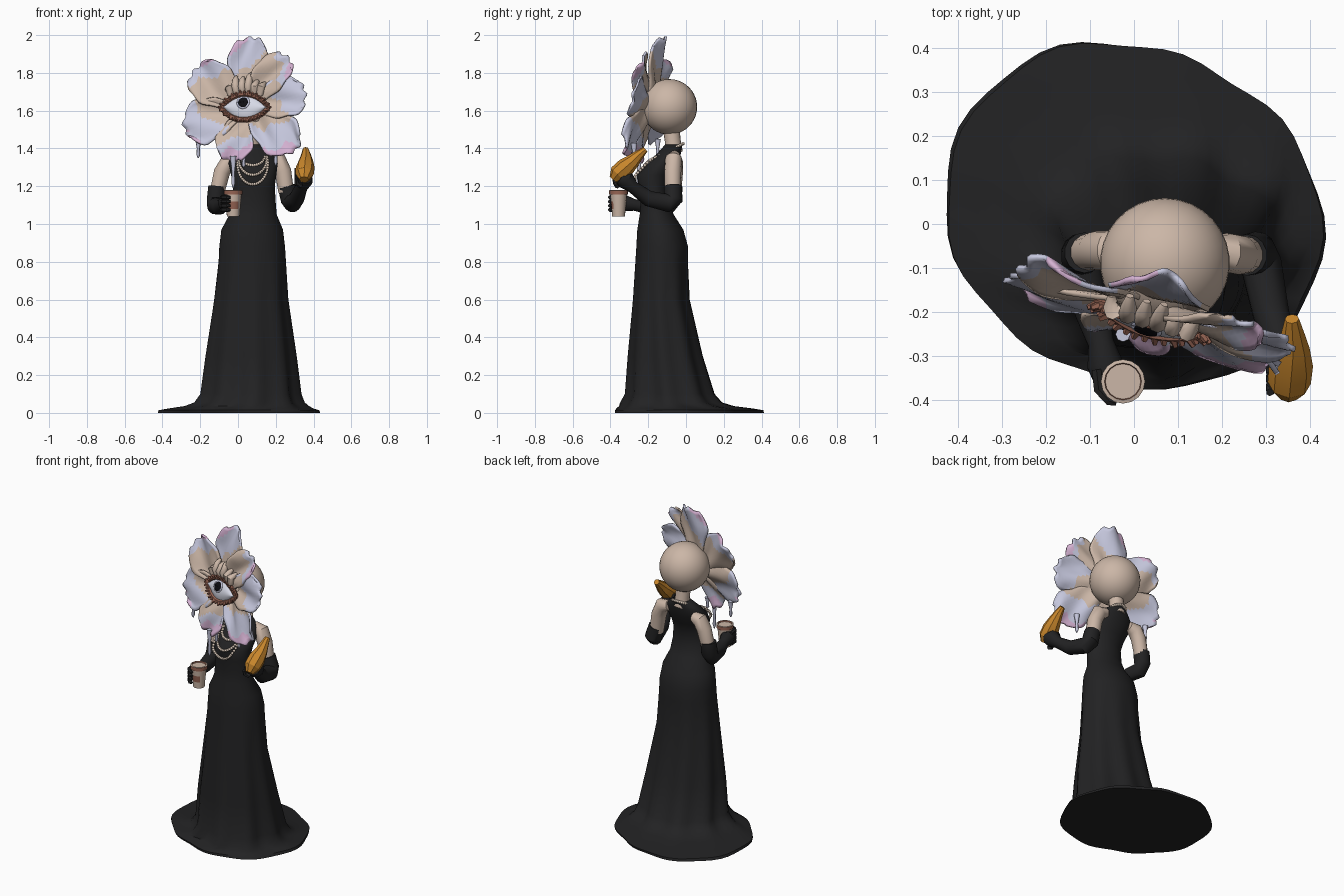
import bpy, bmesh, math
from mathutils import Vector as V

if "Cube" in bpy.data.objects:
    bpy.data.objects.remove(bpy.data.objects["Cube"])


def material(name, *rgb):
    m = bpy.data.materials.new(name)
    m.use_nodes = True
    m.diffuse_color = (*rgb, 1)
    m.node_tree.nodes["Principled BSDF"].inputs["Base Color"].default_value = (*rgb, 1)
    return m


BLACK = material("black cloth", .016, .016, .017)
SKIN = material("beige skin", .60, .47, .385)
LAVENDER = material("pale lavender", .56, .57, .72)
PINK = material("soft pink", .66, .44, .64)
BROWN = material("red brown", .30, .125, .085)
WHITE = material("eye white", .70, .72, .82)
PUPIL = material("pupil black", .004, .004, .006)
PEARL = material("pearl", .72, .60, .50)
CRUST = material("golden crust", .58, .24, .025)


def finish(name, bm, mats, angle=35, rule=None):
    bmesh.ops.recalc_face_normals(bm, faces=bm.faces)
    if rule:
        for i, f in enumerate(bm.faces):
            f.material_index = rule(i, f)
    me = bpy.data.meshes.new(name)
    bm.to_mesh(me)
    bm.free()
    ob = bpy.data.objects.new(name, me)
    bpy.context.collection.objects.link(ob)
    for m in mats:
        me.materials.append(m)
    bpy.ops.object.select_all(action='DESELECT')
    ob.select_set(True)
    bpy.context.view_layer.objects.active = ob
    bpy.ops.object.shade_smooth_by_angle(angle=math.radians(angle))
    return ob


def add_loft(bm, rings, closed=False):
    rows = [[bm.verts.new(p) for p in r] for r in rings]
    n = len(rows[0])
    pairs = list(zip(rows, rows[1:])) + ([(rows[-1], rows[0])] if closed else [])
    for a, b in pairs:
        for i in range(n):
            j = (i + 1) % n
            bm.faces.new((a[i], a[j], b[j], b[i]))
    if not closed:
        bm.faces.new(rows[0])
        bm.faces.new(rows[-1])


def add_tube(bm, pts, radii, n=10, ref=V((1, 0, 0)), closed=False):
    pts = [V(p) for p in pts]
    rings = []
    for i, (p, r) in enumerate(zip(pts, radii)):
        last = len(pts) - 1
        nxt = pts[(i + 1) % len(pts)] if closed else pts[min(i + 1, last)]
        prv = pts[i - 1] if closed else pts[max(i - 1, 0)]
        a = (nxt - prv).cross(ref).normalized()
        b = (nxt - prv).cross(a).normalized()
        rings.append([p + (a * math.cos(t) + b * math.sin(t)) * r
                      for t in (math.tau * k / n for k in range(n))])
    add_loft(bm, rings, closed)


def tube(name, pts, radii, mat, n=10, angle=40):
    bm = bmesh.new()
    add_tube(bm, pts, radii, n)
    return finish(name, bm, [mat], angle)


# Gown: stacked ovals (z, centre x, centre y, half width, half depth, fold)
gown = [(0, 0, .02, .408, .405, .015), (.014, 0, .02, .408, .402, .015),
        (.024, .012, -.005, .365, .36, .03), (.036, .045, -.045, .315, .3, .045),
        (.055, .062, -.072, .28, .262, .055), (.1, .07, -.08, .257, .23, .055),
        (.3, .07, -.105, .235, .195, .042), (.6, .07, -.128, .194, .149, .025),
        (.8, .075, -.128, .178, .139, .008), (.88, .075, -.126, .174, .137, 0),
        (.97, .075, -.136, .163, .122, 0), (1.05, .08, -.155, .125, .09, 0),
        (1.12, .083, -.168, .116, .073, 0), (1.2, .085, -.172, .11, .08, 0),
        (1.26, .083, -.165, .12, .093, 0), (1.32, .08, -.125, .13, .088, 0),
        (1.37, .078, -.092, .117, .064, 0), (1.395, .077, -.078, .088, .055, 0),
        (1.42, .075, -.065, .05, .046, 0)]
rings = []
for z, cx, cy, rx, ry, f in gown:
    ring = []
    # The train spreads along one diagonal and evens out above the floor
    skew = max(0, .085 * (1 - z / .06))
    for k in range(54):
        a = math.tau * k / 54
        s = 1 + f * math.cos(9 * a + 1) + f * .5 * math.sin(4 * a) + skew * math.cos(2 * a - math.radians(305))
        ring.append((cx + rx * s * math.cos(a), cy + ry * s * math.sin(a), z))
    rings.append(ring)
bm = bmesh.new()
add_loft(bm, rings)
finish("gown", bm, [BLACK], 40)

# Head and neck
bm = bmesh.new()
bmesh.ops.create_uvsphere(bm, u_segments=30, v_segments=20, radius=.147)
bmesh.ops.translate(bm, verts=bm.verts, vec=(.07, -.088, 1.62))
finish("head", bm, [SKIN])
tube("neck", [(.075, -.065, 1.38), (.073, -.07, 1.44), (.07, -.08, 1.52)],
     [.048, .042, .045], SKIN, 16)

# Arms, long gloves and hands
tube("right_upper_arm", [(-.01, -.06, 1.335), (-.055, -.06, 1.325), (-.085, -.06, 1.275), (-.11, -.065, 1.17)],
     [.03, .045, .044, .04], SKIN, 14)
tube("left_upper_arm", [(.16, -.06, 1.36), (.21, -.065, 1.345), (.238, -.07, 1.28), (.255, -.07, 1.17)],
     [.03, .045, .045, .042], SKIN, 14)
tube("right_glove", [(-.112, -.065, 1.2), (-.118, -.068, 1.13), (-.118, -.09, 1.095), (-.095, -.2, 1.09),
                     (-.075, -.27, 1.1), (-.065, -.32, 1.11), (-.06, -.36, 1.11)],
     [.046, .048, .046, .04, .03, .042, .03], BLACK, 14)
tube("left_glove", [(.256, -.07, 1.2), (.275, -.066, 1.13), (.288, -.09, 1.11), (.31, -.2, 1.135),
                    (.335, -.28, 1.195), (.348, -.32, 1.235), (.355, -.35, 1.25)],
     [.047, .05, .048, .042, .033, .05, .038], BLACK, 14)
for i in range(4):
    z = 1.075 + .022 * i
    tube(f"right_finger_{i + 1}", [(-.085, -.33, z), (-.08, -.375, z), (-.055, -.402, z), (-.04, -.406, z)],
         [.012, .013, .012, .007], BLACK, 6)
    y, z = -.372 + .02 * i, 1.215 + .018 * i
    tube(f"left_finger_{i + 1}", [(.335, y + .01, z - .015), (.31, y, z), (.308, y - .01, z + .025)],
         [.014, .014, .009], BLACK, 6)

# Paper cup with brown rim and patch
bm = bmesh.new()
cup = [(1.04, .034), (1.08, .037), (1.12, .041), (1.155, .044), (1.156, .05), (1.178, .05), (1.18, .042), (1.172, .04)]
add_loft(bm, [[(-.025 + r * math.cos(math.tau * k / 16), -.357 + r * math.sin(math.tau * k / 16), z)
               for k in range(16)] for z, r in cup])


def cup_color(i, f):
    c = f.calc_center_median()
    patch = 1.08 < c.z < 1.12 and c.y < -.38
    return 1 if patch or (1.15 < c.z < 1.179 and abs(f.normal.z) < .9) else 0


finish("cup", bm, [SKIN, BROWN], 35, cup_color)

# Pastry in the left hand
tube("pastry", [(.35, -.385, 1.235), (.352, -.36, 1.265), (.356, -.32, 1.3), (.36, -.28, 1.335),
                (.36, -.25, 1.365), (.358, -.215, 1.395)],
     [.025, .049, .05, .038, .027, .016], CRUST, 8, 20)

# Pearl strands, each following the neck and then lying on the chest
bm = bmesh.new()
for drop, half, count in ((1.36, .058, 34), (1.31, .066, 38), (1.26, .074, 44), (1.21, .08, 50)):
    for k in range(count):
        a = math.tau * k / count
        t = (1 - math.cos(a)) / 2
        z = 1.425 + (drop - 1.425) * t
        y = -.015 - .18 * min(1, (1.425 - z) / .09) - .075 * max(0, min(1, (1.335 - z) / .08))
        p = V((.078 + half * math.sin(a), y, z))
        r = bmesh.ops.create_icosphere(bm, subdivisions=1, radius=.0095)
        bmesh.ops.translate(bm, verts=r["verts"], vec=p)
finish("pearl_necklace", bm, [PEARL], 60)

# Flower frame: across, up and outward directions
CENTRE = V((.048, -.18, 1.608))
U = V((.96, -.28, 0)).normalized()
UP = V((.06, .2, .975)).normalized()
OUT = U.cross(UP)


def flower(u, v, n):
    return CENTRE + U * u + UP * v + OUT * n


def sheet(name, nu, nv, func, mats, rule=None, thick=.012):
    bm = bmesh.new()
    g = [[bm.verts.new(func(i / nu, 2 * j / nv - 1)) for j in range(nv + 1)] for i in range(nu + 1)]
    for i in range(nu):
        for j in range(nv):
            bm.faces.new((g[i][j], g[i + 1][j], g[i + 1][j + 1], g[i][j + 1]))
    color = (lambda k, f: rule((k // nv + .5) / nu, 2 * (k % nv + .5) / nv - 1)) if rule else None
    ob = finish(name, bm, mats, 40, color)
    if thick:
        mod = ob.modifiers.new("thickness", 'SOLIDIFY')
        mod.thickness, mod.offset = thick, 0


# Petals: (name, angle, length, half width, beige reach, pink reach, side, layer)
petals = [("top", 89, .385, .112, .55, 1.02, 1, -.012), ("upper_right", 145, .36, .12, .72, 1.1, -1, 0),
          ("upper_left", 52, .35, .096, .8, 1.02, -1, .014), ("left", 15, .335, .112, .4, 1.2, 1, -.006),
          ("lower_right", 198, .35, .122, .5, 1.05, 1, -.008), ("lower_left", -37, .365, .115, .36, .88, -1, -.008),
          ("bottom", 256, .295, .105, .52, .75, 1, -.002)]
for idx, (name, deg, length, half, beige, pink, side, layer) in enumerate(petals):
    ca, sa = math.cos(math.radians(deg)), math.sin(math.radians(deg))

    def point(t, s):
        w = half * (.42 + .58 * math.sin(math.pi * min(1, t / .68) / 2)) * (1 if t < .68 else
            math.sqrt(max(0, 1 - ((t - .68) / .42) ** 2)))
        r = .05 + (length - .05) * t * (1 - .1 * s * s * t) + .009 * t * math.sin(8 * s + idx)
        x = s * w * (1 + .06 * math.sin(13 * t + idx))
        n = layer + .02 * s * s + .03 * math.sin(math.pi * t * .7) + .01 * math.sin(4 * s + 5 * t + idx)
        return flower(r * ca - x * sa, r * sa + x * ca, n)

    def tint(t, s):
        field = t + .28 * s * side + .07 * math.sin(5 * s + 4 * t + idx)
        return 1 if field < beige else 2 if field > pink else 0

    sheet(name + "_petal", 14, 14, point, [LAVENDER, SKIN, PINK], tint)

# Drips hanging from the lower petals
for i, (x, y, z, d) in enumerate([(-.21, -.15, 1.45, .1), (-.025, -.25, 1.36, .17),
                                  (.2, -.275, 1.43, .12), (.03, -.26, 1.37, .07)]):
    tube(f"drip_{i + 1}", [(x, y, z), (x, y, z - d * .5), (x, y, z - d * .85), (x, y, z - d)],
         [.017, .008, .01, .003], LAVENDER, 8, 60)

# Eye: almond surface with iris and pupil plates
EW, EH = .122, .066


def eye_depth(u, s):
    return .05 + .02 * (1 - s * s) - 1.4 * u * u


def eyeball(t, s):
    u = EW * (2 * t - 1)
    return flower(u, s * EH * (1 - (u / EW) ** 2), eye_depth(u, s))


sheet("eyeball", 20, 12, eyeball, [WHITE], None, 0)
for name, r, lift, mat in (("iris", .036, .003, LAVENDER), ("pupil", .027, .006, PUPIL)):
    def disc(t, s):
        a = math.pi * s
        u, v = r * t * math.cos(a), .022 + r * t * math.sin(a)
        return flower(u - .003, v, eye_depth(u, v / EH) + lift)
    sheet(name, 3, 20, disc, [mat], None, .002)

# Eyelid rim and lashes
bm = bmesh.new()
path = []
for k in range(36):
    a = math.tau * k / 36
    path.append((EW * math.cos(a), EH * 1.05 * math.sin(a) * abs(math.sin(a)) ** .5))
add_tube(bm, [flower(u, v, eye_depth(u, 1) + .004) for u, v in path], [.015] * 36, 6, OUT, True)
for k, (u, v) in enumerate(path):
    n = eye_depth(u, 1) + .008
    grow = 1.16 if k % 2 else 1.25
    add_tube(bm, [flower(u, v, n), flower(u * (grow - .06), v * grow, n + .016)], [.012, .006], 5,
             U + UP * .3 + OUT * .2)
finish("eyelid_and_lashes", bm, [BROWN], 30)

# Wrinkled brow above the eye
bm = bmesh.new()
for k in range(6):
    s = (k - 2.5) / 2.5
    h = .165 - .05 * s * s + .02 * (k % 2)
    add_tube(bm, [flower(.08 * s, .085 - .02 * s * s, .05), flower(.088 * s, .11, .066),
                  flower(.094 * s, h - .02, .055), flower(.1 * s, h, .035)], [.018, .022, .018, .009], 8)
finish("brow_folds", bm, [SKIN], 50)
